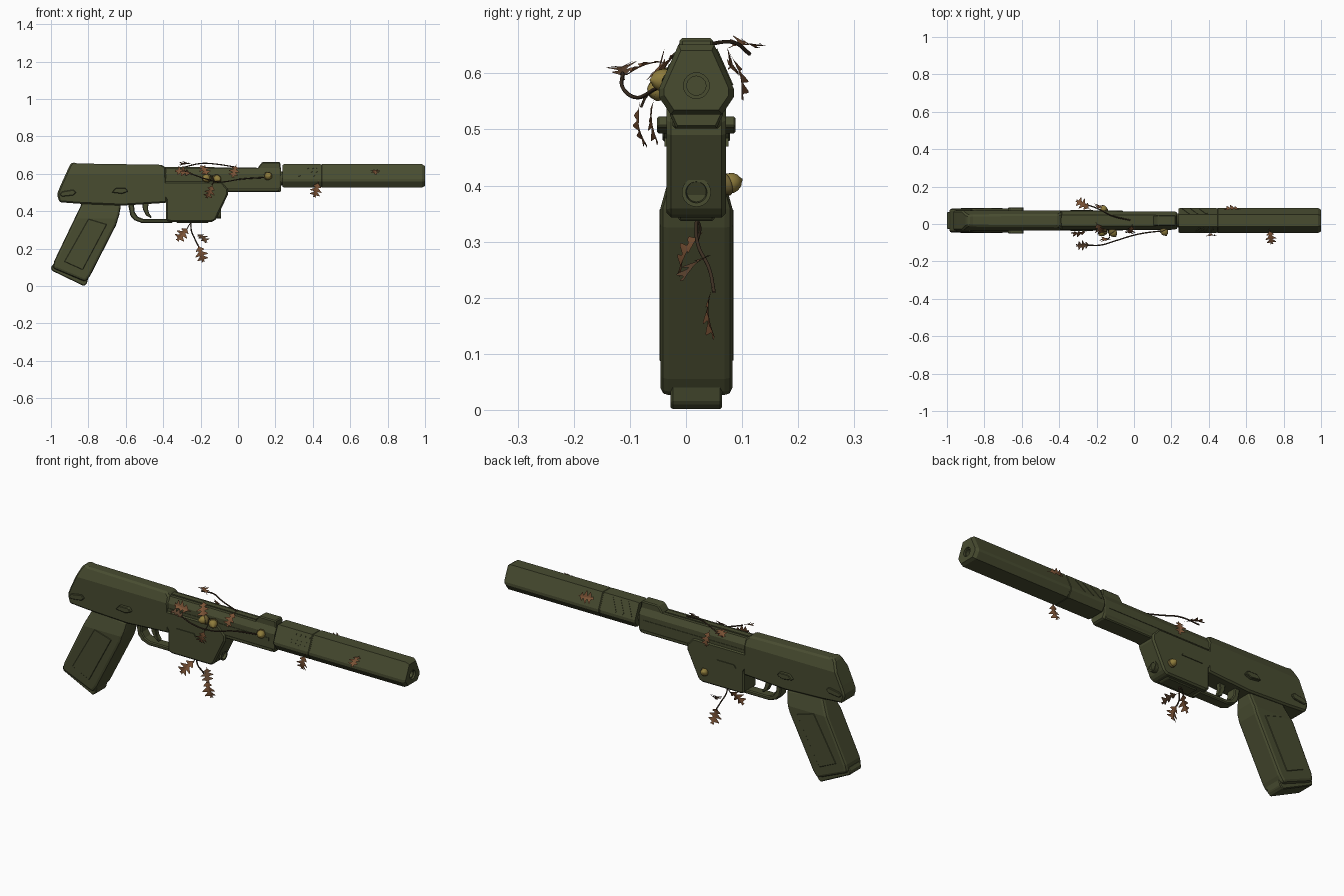
import bpy, bmesh, math
from mathutils import Vector, Matrix

C = 0.0185  # centre plane of the pistol in y


def material(name, rgb):
    m = bpy.data.materials.new(name)
    m.diffuse_color = (*rgb, 1)
    return m


OLIVE = material("olive_drab", (0.065, 0.072, 0.030))
LEAF = material("leaf_brown", (0.195, 0.085, 0.036))
DARK_LEAF = material("dark_leaf_brown", (0.10, 0.052, 0.026))
TWIG = material("twig_brown", (0.045, 0.028, 0.016))
ACORN = material("acorn_gold", (0.27, 0.20, 0.045))
CAP = material("acorn_cap", (0.16, 0.12, 0.035))


def make(name, bm, mat, bevel=0, seg=1, smooth=False):
    bmesh.ops.recalc_face_normals(bm, faces=bm.faces)
    me = bpy.data.meshes.new(name)
    bm.to_mesh(me)
    bm.free()
    me.materials.append(mat)
    ob = bpy.data.objects.new(name, me)
    bpy.context.collection.objects.link(ob)
    if bevel:
        b = ob.modifiers.new("bevel", 'BEVEL')
        b.width, b.segments, b.limit_method = bevel, seg, 'ANGLE'
        b.angle_limit = math.radians(35)
    if smooth:
        for p in me.polygons:
            p.use_smooth = True
    return ob


def profile(name, pts, half, bevel=0, seg=1, cut=None, y=C):
    """Side outline (x, z) extruded across y; cut = two (dy, z) points of a mirrored chamfer."""
    bm = bmesh.new()
    f = bm.faces.new([bm.verts.new((x, y - half, z)) for x, z in pts])
    r = bmesh.ops.extrude_face_region(bm, geom=[f])
    bmesh.ops.translate(bm, vec=(0, 2 * half, 0),
                        verts=[v for v in r['geom'] if isinstance(v, bmesh.types.BMVert)])
    if cut:
        (a, za), (b, zb) = cut
        for s in (1, -1):
            bmesh.ops.bisect_plane(bm, geom=bm.verts[:] + bm.edges[:] + bm.faces[:],
                                   plane_co=(0, C + s * a, za),
                                   plane_no=(0, s * abs(zb - za), abs(b - a)), clear_outer=True)
            bmesh.ops.holes_fill(bm, edges=[e for e in bm.edges if e.is_boundary])
    return make(name, bm, OLIVE, bevel, seg)


def loft(name, rings, bevel=0, smooth=False, mat=OLIVE):
    """Skin a list of equal rings of points and cap the ends."""
    bm = bmesh.new()
    rs = [[bm.verts.new(p) for p in r] for r in rings]
    n = len(rs[0])
    for a, b in zip(rs, rs[1:]):
        for i in range(n):
            bm.faces.new((a[i], a[(i + 1) % n], b[(i + 1) % n], b[i]))
    bm.faces.new(rs[0])
    bm.faces.new(rs[-1])
    return make(name, bm, mat, bevel, smooth=smooth)


def section(half_pts, stations, zc):
    """Mirrored (dy, z) section placed at (x, scale) stations."""
    full = half_pts + [(-d, z) for d, z in reversed(half_pts)]
    return [[(x, C + d * s, zc + (z - zc) * s) for d, z in full] for x, s in stations]


def lathe(name, stations, z, n=24):
    """Turned part along x from (x, radius) stations."""
    return loft(name, [[(x, C + r * math.cos(i * math.tau / n), z + r * math.sin(i * math.tau / n))
                        for i in range(n)] for x, r in stations])


def plate(name, size, mat4):
    bm = bmesh.new()
    bmesh.ops.create_cube(bm, size=1, matrix=mat4 @ Matrix.Diagonal((*size, 1)))
    return make(name, bm, OLIVE)


# --- suppressor with bored muzzle and joint groove
hexa = [(0.032, 0.651), (0.067, 0.572), (0.067, 0.558), (0.046, 0.527)]
sup = loft("suppressor", section(hexa, [(0.238, 0.94), (0.246, 1), (0.44, 1), (0.442, 0.97), (0.446, 0.97),
                                        (0.448, 1), (0.984, 1), (1.0, 0.86)], 0.58))
cutter = lathe("bore_cutter", [(0.95, 0.017), (0.99, 0.017), (0.99, 0.023), (1.02, 0.023)], 0.578)
bo = sup.modifiers.new("bore", 'BOOLEAN')
bo.object, bo.operation, bo.solver = cutter, 'DIFFERENCE', 'EXACT'
bpy.context.view_layer.objects.active = sup
bpy.ops.object.modifier_apply(modifier="bore")
bpy.data.objects.remove(cutter)
lathe("barrel_neck", [(0.20, 0.038), (0.26, 0.038)], 0.575)

# slanted ribs on the back slope, small vents on the front slope
slope = math.atan2(0.079, 0.035)
for i in range(3):
    m = Matrix.Translation((0.28 + i * 0.045, C + 0.0497, 0.611)) @ Matrix.Rotation(-slope, 4, 'X') \
        @ Matrix.Rotation(0.5, 4, 'Z')
    plate("slanted_rib", (0.01, 0.075, 0.004), m)
for i in range(4):
    for j in range(3):
        k = (j - 1) * 0.022
        m = Matrix.Translation((0.33 + i * 0.026 + j * 0.01, C - 0.0497 + k * 0.405, 0.611 + k * 0.914)) \
            @ Matrix.Rotation(slope, 4, 'X') @ Matrix.Rotation(0.5, 4, 'Z')
        plate("suppressor_vent", (0.014, 0.006, 0.003), m)

# --- slide, upper receiver and frame
slide = [(0.030, 0.630), (0.047, 0.600), (0.047, 0.525), (0.036, 0.502)]
loft("slide", section(slide, [(-0.53, 1), (0.222, 1), (0.23, 0.93)], 0.57))
profile("receiver", [(-0.885, 0.662), (-0.86, 0.655), (-0.405, 0.648), (-0.385, 0.63), (-0.38, 0.445),
                     (-0.62, 0.43), (-0.85, 0.44), (-0.955, 0.448), (-0.968, 0.49), (-0.95, 0.535),
                     (-0.90, 0.645)], 0.053, 0.008, cut=((0.030, 0.655), (0.053, 0.60)))
profile("front_housing", [(-0.45, 0.56), (-0.385, 0.46), (-0.385, 0.35), (-0.36, 0.343), (-0.14, 0.343),
                          (-0.12, 0.352), (-0.053, 0.49), (-0.053, 0.52), (-0.09, 0.56)], 0.053, 0.008)
profile("housing_bottom_rail", [(-0.33, 0.36), (-0.33, 0.337), (-0.16, 0.337), (-0.14, 0.36)], 0.032, 0.004)
profile("slide_side_rail", [(-0.53, 0.575), (-0.53, 0.56), (0.20, 0.56), (0.20, 0.575)], 0.0495)
profile("under_barrel_cover", [(-0.06, 0.53), (-0.06, 0.502), (0.215, 0.502), (0.228, 0.53)], 0.043, 0.005)
lathe("front_lamp", [(-0.16, 0.026), (-0.092, 0.026), (-0.092, 0.019), (-0.105, 0.017)], 0.388)

# --- sights
profile("front_sight", [(0.10, 0.622), (0.115, 0.645), (0.13, 0.663), (0.225, 0.663), (0.23, 0.622)], 0.030, 0.005)
profile("top_rib", [(-0.39, 0.62), (-0.39, 0.636), (0.10, 0.634), (0.10, 0.62)], 0.014)

# --- trigger group
profile("trigger_guard", [(-0.59, 0.45), (-0.575, 0.375), (-0.555, 0.352), (-0.515, 0.337), (-0.35, 0.337),
                          (-0.35, 0.358), (-0.505, 0.358), (-0.535, 0.37), (-0.552, 0.395), (-0.558, 0.45)],
        0.028, 0.005)
profile("trigger", [(-0.515, 0.455), (-0.508, 0.41), (-0.492, 0.378), (-0.465, 0.362), (-0.462, 0.37),
                    (-0.476, 0.39), (-0.482, 0.415), (-0.475, 0.455)], 0.013, 0.003)

# --- grip
profile("grip", [(-0.84, 0.455), (-0.838, 0.435), (-0.982, 0.135), (-0.99, 0.095), (-0.815, 0.022), (-0.79, 0.055),
                 (-0.652, 0.325), (-0.635, 0.38), (-0.625, 0.435)], 0.064, 0.022, 2,
        cut=((0.050, 0.41), (0.064, 0.36)))
profile("grip_panel", [(-0.80, 0.36), (-0.93, 0.13), (-0.83, 0.085), (-0.70, 0.33)], 0.066, 0.003)
profile("grip_base", [(-0.985, 0.12), (-1.0, 0.10), (-0.995, 0.082), (-0.825, 0.0), (-0.808, 0.012), (-0.80, 0.045)],
        0.046, 0.004)

# --- levers and pins on both sides
for s in (-1, 1):
    profile("safety_lever", [(-0.675, 0.50), (-0.655, 0.523), (-0.60, 0.523), (-0.588, 0.505), (-0.62, 0.493)],
            0.010, 0.003, y=C + s * 0.060)
    profile("rear_lever", [(-0.955, 0.49), (-0.94, 0.505), (-0.88, 0.515), (-0.865, 0.50), (-0.88, 0.485),
                           (-0.94, 0.478)], 0.006, 0.003, y=C + s * 0.054)
    profile("side_catch", [(-0.34, 0.47), (-0.33, 0.485), (-0.23, 0.485), (-0.22, 0.47)], 0.003, y=C + s * 0.054)


# --- oak leaves
def leaf(c, d, n, L=0.09, mat=LEAF):
    c, d, n = Vector(c), Vector(d).normalized(), Vector(n)
    side = d.cross(n).normalized()
    n = side.cross(d)
    bm = bmesh.new()
    rows, N = [], 32
    for i in range(N + 1):
        t = i / N
        w = 0.014 if t < 0.14 else 0.36 * math.sin(math.pi * (t - 0.1) / 0.94) ** 0.7 \
            * (0.64 + 0.36 * math.cos(math.tau * 4 * (t - 0.27)))
        mid = c + d * (L * (t - 0.5)) + n * (L * 0.10 * math.sin(math.pi * t))
        sweep = d * (w * L * 0.35) + n * (w * L * 0.2)
        rows.append([bm.verts.new(mid - side * w * L + sweep), bm.verts.new(mid),
                     bm.verts.new(mid + side * w * L + sweep)])
    for a, b in zip(rows, rows[1:]):
        for k in (0, 1):
            bm.faces.new((a[k], a[k + 1], b[k + 1], b[k]))
    make("oak_leaf", bm, mat)


leaf((-0.295, 0.01, 0.28), (-0.6, -0.4, -0.75), (0.3, -0.85, 0.4), 0.10)
leaf((-0.195, 0.025, 0.255), (0.4, -0.5, -0.4), (0.2, -0.6, 0.7), 0.09, DARK_LEAF)
leaf((-0.20, 0.05, 0.178), (0.3, 0.02, -1), (0.1, -1, 0), 0.10)
leaf((-0.27, 0.10, 0.645), (-0.8, 0.5, 0), (0.1, 0.2, 0.95))
leaf((-0.19, 0.088, 0.595), (0.1, 0.25, -0.95), (0.2, 0.95, 0.25), 0.085)
leaf((-0.185, -0.018, 0.620), (0.4, -0.6, -0.6), (0, -0.7, 0.7), 0.09)
leaf((-0.15, -0.076, 0.51), (-0.4, 0.15, -0.9), (0.2, -0.95, -0.1), 0.085)
leaf((-0.29, -0.040, 0.605), (-0.9, -0.1, 0.2), (0, -0.85, 0.5))
leaf((-0.018, -0.025, 0.615), (-0.2, -0.5, -0.75), (0, -0.75, 0.65), 0.085)
leaf((0.42, -0.052, 0.52), (-0.25, 0.05, -0.95), (0, -1, 0.1), 0.09)
leaf((0.73, -0.065, 0.608), (0.15, -0.9, -0.25), (0, -0.25, 0.95), 0.085)
leaf((0.53, 0.075, 0.612), (-1, 0, 0.1), (0, 0.9, 0.42))
leaf((-0.27, -0.112, 0.60), (-0.95, -0.05, 0.3), (0.2, -0.2, 0.95), 0.08, DARK_LEAF)


# --- twigs
def twig(pts, r=0.0035):
    cu = bpy.data.curves.new("twig", 'CURVE')
    cu.dimensions, cu.bevel_depth, cu.bevel_resolution = '3D', r, 1
    sp = cu.splines.new('BEZIER')
    sp.bezier_points.add(len(pts) - 1)
    for b, p in zip(sp.bezier_points, pts):
        b.co = p
        b.handle_left_type = b.handle_right_type = 'AUTO'
    cu.materials.append(TWIG)
    bpy.context.collection.objects.link(bpy.data.objects.new("twig", cu))


twig([(0.17, -0.034, 0.582), (0.02, -0.055, 0.572), (-0.10, -0.09, 0.557), (-0.18, -0.113, 0.575), (-0.25, -0.113, 0.60)])
twig([(-0.02, 0.02, 0.637), (-0.12, 0.045, 0.652), (-0.20, 0.085, 0.655), (-0.29, 0.113, 0.635)])
twig([(-0.25, 0.02, 0.36), (-0.25, 0.02, 0.30), (-0.23, 0.042, 0.25), (-0.21, 0.05, 0.21)])
twig([(-0.25, 0.02, 0.34), (-0.262, 0.025, 0.325), (-0.275, 0.02, 0.30)], 0.0025)
twig([(-0.14, -0.035, 0.59), (-0.13, -0.07, 0.56), (-0.14, -0.08, 0.54)], 0.0025)


# --- acorns: nut turned along its axis, with a cap at the stem end
def acorn(c, d, r=0.021):
    q = Vector(d).to_track_quat('Z', 'Y').to_matrix().to_4x4()
    for name, mat, prof in (
            ("acorn_nut", ACORN, [(-0.3, 0.85), (0.2, 0.98), (0.7, 0.88), (1.1, 0.6), (1.3, 0.28), (1.5, 0.06)]),
            ("acorn_cap", CAP, [(-1.3, 0.12), (-0.95, 0.14), (-0.85, 0.5), (-0.55, 0.92), (-0.15, 1.1), (0.0, 1.02)])):
        rings = [[Vector(c) + q @ Vector((r * k * math.cos(i * math.tau / 14), r * k * math.sin(i * math.tau / 14),
                                          r * h)) for i in range(14)] for h, k in prof]
        loft(name, rings, smooth=True, mat=mat)


acorn((-0.165, -0.040, 0.577), (-0.7, -0.6, -0.1), 0.022)
acorn((-0.115, -0.042, 0.573), (0.5, -0.7, -0.2), 0.022)
acorn((0.16, -0.036, 0.588), (0.4, -0.8, 0), 0.021)
acorn((-0.16, 0.075, 0.403), (-0.3, 0.8, 0.25), 0.019)
